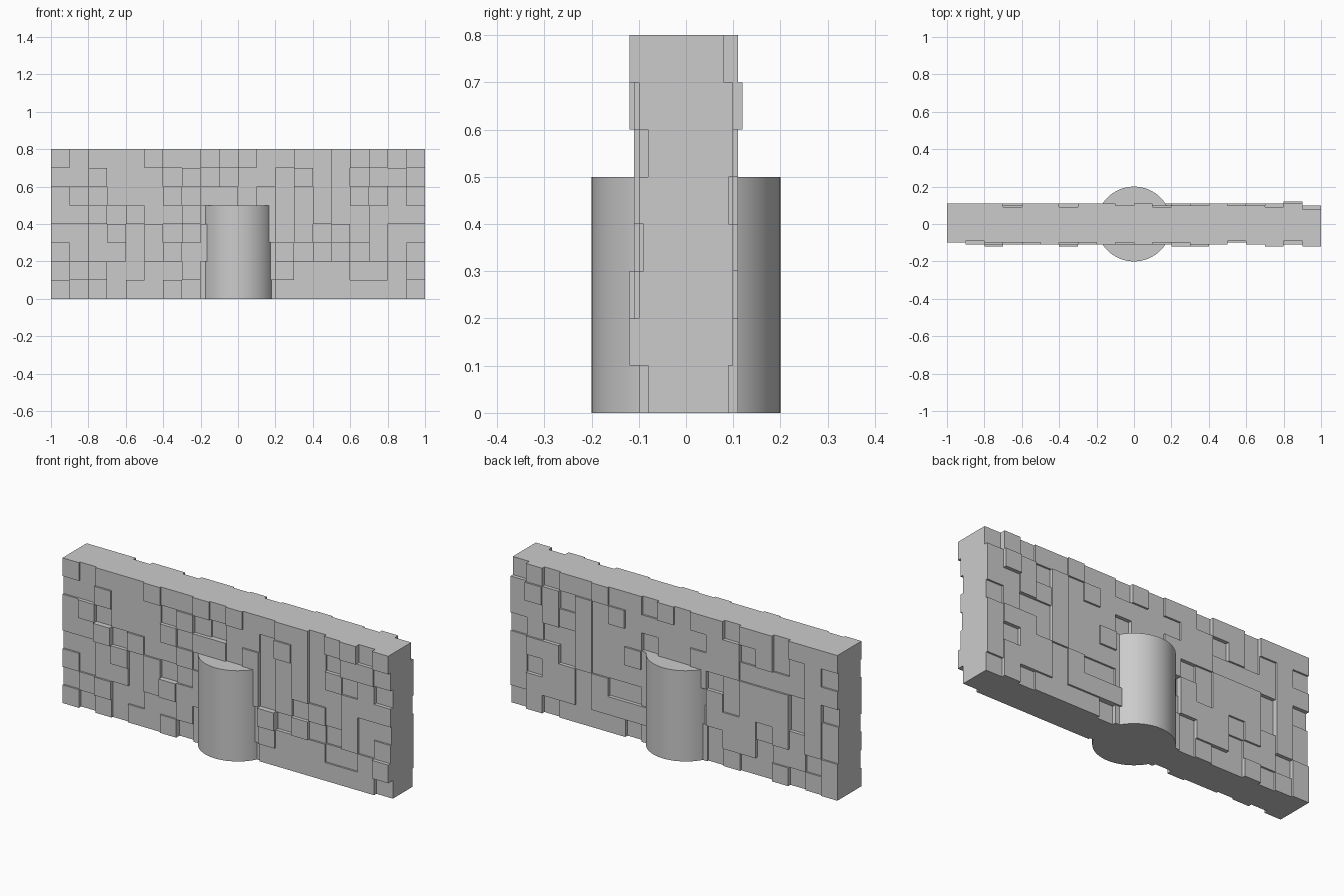
import bpy, bmesh, random

if "Cube" in bpy.data.objects:
    bpy.data.objects.remove(bpy.data.objects["Cube"])

random.seed(7)
COLS, ROWS, S = 20, 8, 0.1

stone = bpy.data.materials.new("grey stone")
stone.diffuse_color = (0.6, 0.6, 0.6, 1)
stone.use_nodes = True
stone.node_tree.nodes["Principled BSDF"].inputs["Base Color"].default_value = stone.diffuse_color


def depth_grid():
    """Random stone depths in 0.01 steps, indexed [column][row]."""
    levels, weights = (0.08, 0.09, 0.10, 0.11, 0.12), (4, 20, 40, 31, 5)
    return [random.choices(levels, weights, k=ROWS) for _ in range(COLS)]


front, back = depth_grid(), depth_grid()
back = [[min(d, 0.11) for d in col] for col in back]
back[18][6] = 0.12          # single proud stone at the back
front[0] = [min(d, 0.10) for d in front[0]]
back[19] = [min(d, 0.10) for d in back[19]]

bm = bmesh.new()


def quad(*pts):
    return bm.faces.new([bm.verts.new(p) for p in pts])


# Stone faces and the small steps between neighbouring stones
for sign, depth in ((-1, front), (1, back)):
    for i in range(COLS):
        x0, x1 = -1 + i * S, -1 + (i + 1) * S
        for j in range(ROWS):
            z0, z1, y = j * S, (j + 1) * S, sign * depth[i][j]
            f = quad((x0, y, z0), (x1, y, z0), (x1, y, z1), (x0, y, z1))
            if sign > 0:
                f.normal_flip()
            if i + 1 < COLS and depth[i + 1][j] != depth[i][j]:
                y2 = sign * depth[i + 1][j]
                f = quad((x1, y, z0), (x1, y2, z0), (x1, y2, z1), (x1, y, z1))
                if depth[i][j] < depth[i + 1][j]:
                    f.normal_update()
                    if f.normal.x > 0:
                        f.normal_flip()
                else:
                    f.normal_update()
                    if f.normal.x < 0:
                        f.normal_flip()
            if j + 1 < ROWS and depth[i][j + 1] != depth[i][j]:
                y2 = sign * depth[i][j + 1]
                f = quad((x0, y, z1), (x1, y, z1), (x1, y2, z1), (x0, y2, z1))
                f.normal_update()
                if (f.normal.z > 0) != (depth[i][j] > depth[i][j + 1]):
                    f.normal_flip()

# Flat top and bottom
for i in range(COLS):
    x0, x1 = -1 + i * S, -1 + (i + 1) * S
    for j, z in ((ROWS - 1, ROWS * S), (0, 0.0)):
        a, b = -front[i][j], back[i][j]
        f = quad((x0, a, z), (x1, a, z), (x1, b, z), (x0, b, z))
        if z == 0:
            f.normal_flip()

# Flat ends
for j in range(ROWS):
    z0, z1 = j * S, (j + 1) * S
    for i, x in ((0, -1.0), (COLS - 1, 1.0)):
        a, b = -front[i][j], back[i][j]
        f = quad((x, a, z0), (x, b, z0), (x, b, z1), (x, a, z1))
        if x < 0:
            f.normal_flip()

bmesh.ops.remove_doubles(bm, verts=bm.verts[:], dist=1e-5)
bmesh.ops.dissolve_limit(bm, angle_limit=0.01, verts=bm.verts[:], edges=bm.edges[:])
mesh = bpy.data.meshes.new("stone_wall")
bm.to_mesh(mesh)
bm.free()
wall = bpy.data.objects.new("stone_wall", mesh)
bpy.context.collection.objects.link(wall)
mesh.materials.append(stone)

# Round pillar through the middle of the wall
bpy.ops.mesh.primitive_cylinder_add(vertices=64, radius=0.2, depth=0.5, location=(0, 0, 0.25))
pillar = bpy.context.object
pillar.name = "round_pillar"
pillar.data.materials.append(stone)
bpy.ops.object.shade_smooth_by_angle()
